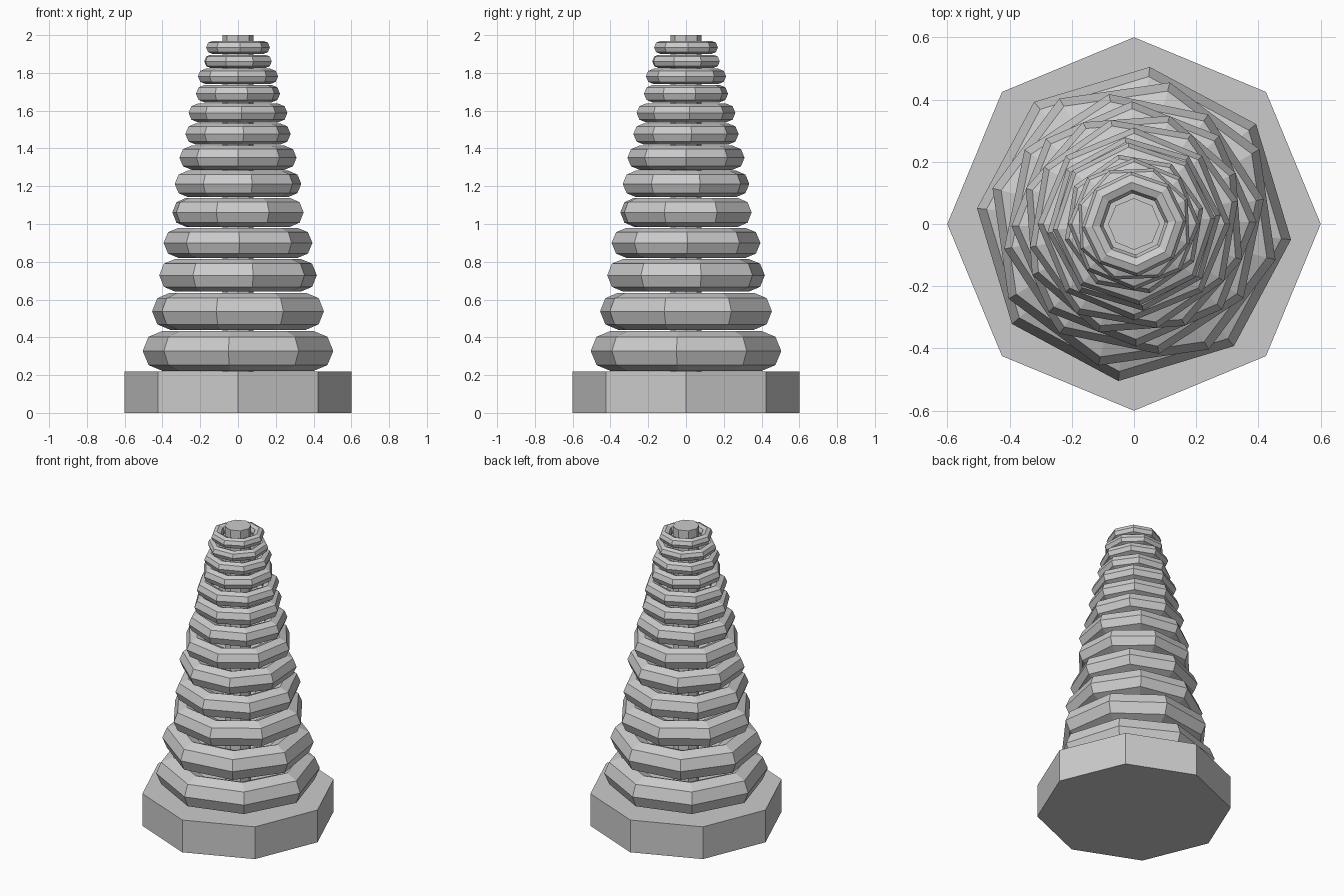
import bpy
from math import radians


def prism(name, radius, z0, z1):
    bpy.ops.mesh.primitive_cylinder_add(vertices=8, radius=radius, depth=z1 - z0,
                                        location=(0, 0, (z0 + z1) / 2))
    bpy.context.object.name = name


def ring(name, outer, z0, z1, turn):
    minor = (z1 - z0) / 2
    bpy.ops.mesh.primitive_torus_add(major_segments=8, minor_segments=8,
                                     major_radius=outer - minor, minor_radius=minor,
                                     location=(0, 0, (z0 + z1) / 2),
                                     rotation=(0, 0, radians(turn)))
    bpy.context.object.name = name


# octagonal base and central post
prism("base", 0.60, 0.0, 0.22)
prism("post", 0.083, 0.20, 2.0)

# stacked rings: outer radius, bottom, top, turn in degrees
rings = [
    (0.507, 0.222, 0.434, -5.7),
    (0.469, 0.440, 0.636, -14.2),
    (0.425, 0.642, 0.815, 10.9),
    (0.394, 0.820, 0.980, 1.0),
    (0.366, 0.985, 1.138, -18.3),
    (0.343, 1.143, 1.282, 12.6),
    (0.310, 1.287, 1.415, 0.0),
    (0.280, 1.420, 1.533, 5.9),
    (0.262, 1.538, 1.638, 4.0),
    (0.228, 1.643, 1.737, 12.8),
    (0.212, 1.741, 1.822, 0.0),
    (0.190, 1.826, 1.896, -20.0),
    (0.169, 1.900, 1.970, 3.5),
]
for i, spec in enumerate(rings, 1):
    ring(f"ring_{i}", *spec)
